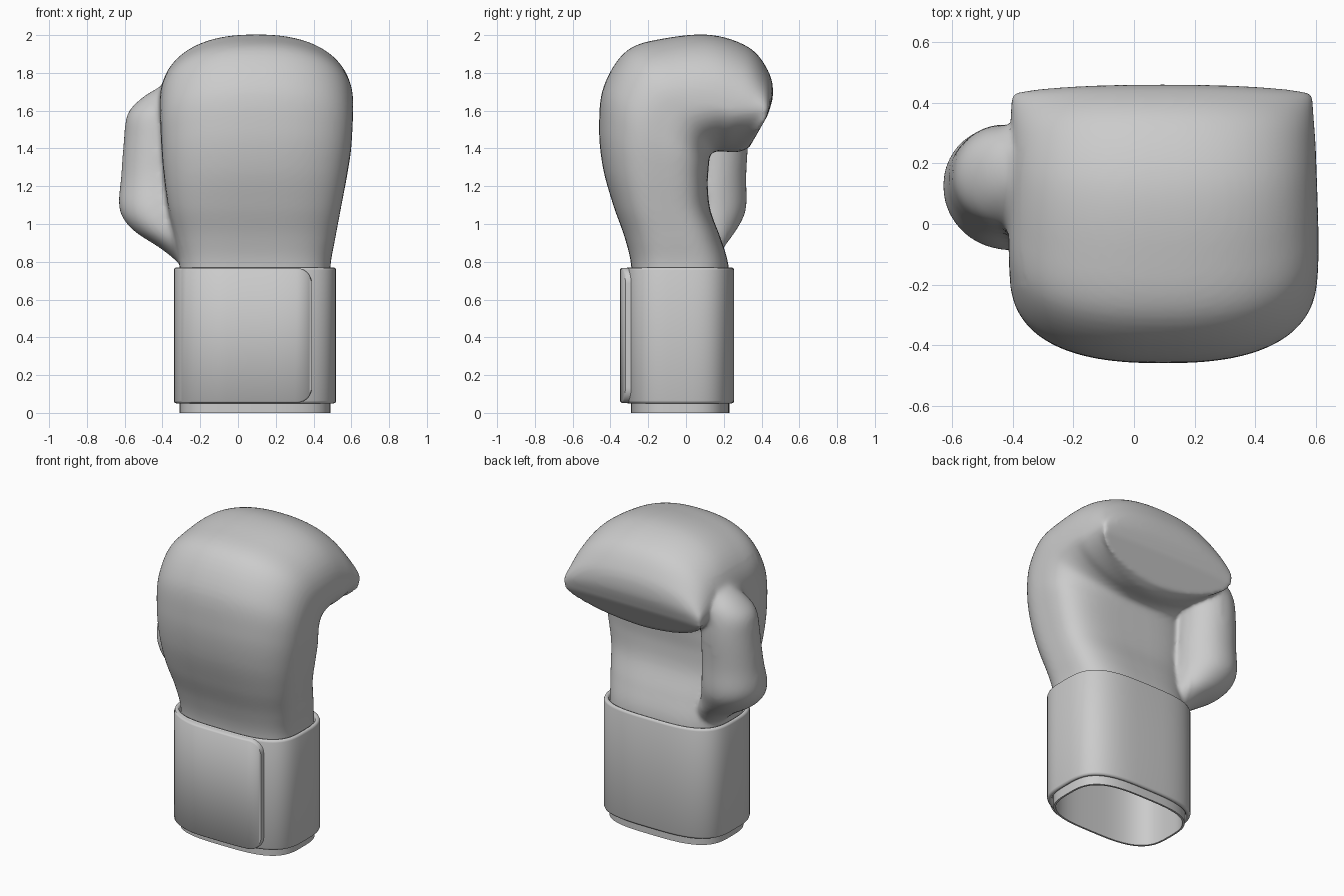
import bpy, bmesh, math
from mathutils import Vector

if "Cube" in bpy.data.objects:
    bpy.data.objects.remove(bpy.data.objects["Cube"])

N = 72


def spow(v, p):
    return math.copysign(abs(v) ** p, v)


def spline(rows, steps):
    """Catmull-Rom interpolation through rows of section parameters."""
    out = []
    for i in range(len(rows) - 1):
        a, b, c, d = (rows[max(0, min(len(rows) - 1, i + k))] for k in (-1, 0, 1, 2))
        for s in range(steps):
            t = s / steps
            out.append([q + .5 * t * (r - p + t * (2 * p - 5 * q + 4 * r - w + t * (3 * (q - r) + w - p)))
                        for p, q, r, w in zip(a, b, c, d)])
    return out + [list(rows[-1])]


def loft(bm, rings, caps=True, close=False):
    vs = [[bm.verts.new(p) for p in r] for r in rings]
    pairs = list(zip(vs, vs[1:])) + ([(vs[-1], vs[0])] if close else [])
    for a, b in pairs:
        for i in range(len(a)):
            j = (i + 1) % len(a)
            bm.faces.new((a[i], a[j], b[j], b[i]))
    if caps:
        bm.faces.new(vs[0])
        bm.faces.new(vs[-1])


def finish(bm, name):
    bmesh.ops.recalc_face_normals(bm, faces=bm.faces)
    me = bpy.data.meshes.new(name)
    bm.to_mesh(me)
    bm.free()
    ob = bpy.data.objects.new(name, me)
    bpy.context.collection.objects.link(ob)
    return ob


def smooth(ob, angle=40):
    bpy.ops.object.select_all(action='DESELECT')
    ob.select_set(True)
    bpy.context.view_layer.objects.active = ob
    bpy.ops.object.shade_smooth_by_angle(angle=math.radians(angle))


# Mitt: sections fan around the palm, from wrist over the knuckles to the fingertips
# outer y, z | palm y, z | x min, x max | widest fraction | outer, palm roundness
hand = [
    (-.29, .62, .23, .62, -.31, .49, .5, 3.2, 3.2),
    (-.29, .78, .225, .78, -.31, .49, .5, 3.2, 3.2),
    (-.325, .93, .185, .92, -.335, .515, .5, 3, 3.2),
    (-.385, 1.1, .13, 1.07, -.37, .545, .5, 2.8, 3.5),
    (-.44, 1.3, .115, 1.2, -.392, .575, .5, 2.6, 3.8),
    (-.46, 1.51, .12, 1.3, -.405, .598, .5, 2.5, 3.6),
    (-.435, 1.73, .125, 1.35, -.412, .607, .5, 2.4, 3.2),
    (-.31, 1.92, .135, 1.372, -.415, .61, .53, 2.35, 2.7),
    (-.1, 1.985, .15, 1.382, -.415, .608, .57, 2.35, 2.3),
    (.14, 2.0, .18, 1.385, -.412, .604, .6, 2.35, 2.0),
    (.34, 1.93, .21, 1.383, -.41, .6, .58, 2.3, 1.9),
    (.44, 1.8, .245, 1.38, -.408, .594, .45, 2.3, 1.8),
    (.46, 1.68, .285, 1.383, -.405, .59, .25, 2.3, 1.8),
    (.43, 1.57, .335, 1.405, -.402, .587, .08, 2.2, 1.8),
]


def hand_ring(r):
    oy, oz, iy, iz, x0, x1, tw, no, ni = r
    pts = []
    for k in range(N):
        a = math.tau * k / N
        c, s = math.cos(a), math.sin(a)
        n = no if s < 0 else ni
        x = (x0 + x1) / 2 + (x1 - x0) / 2 * spow(c, 2 / n)
        t = tw + spow(s, 2 / n) * (tw if s < 0 else 1 - tw)
        pts.append((x, oy + (iy - oy) * t, oz + (iz - oz) * t))
    return pts


def oval(z, cx, rx, cy, ry, n=2.0):
    return [(cx + rx * spow(math.cos(math.tau * k / N), 2 / n),
             cy + ry * spow(math.sin(math.tau * k / N), 2 / n), z) for k in range(N)]


# Thumb: z, centre x, radius x, centre y, radius y
thumb = [
    (.78, -.21, .09, .05, .10),
    (.87, -.28, .13, .06, .14),
    (.97, -.385, .175, .09, .18),
    (1.08, -.435, .195, .12, .20),
    (1.25, -.435, .185, .14, .18),
    (1.45, -.43, .175, .155, .175),
    (1.58, -.42, .168, .16, .165),
    (1.66, -.40, .12, .17, .13),
    (1.72, -.38, .05, .17, .07),
]

bm = bmesh.new()
loft(bm, [hand_ring(r) for r in spline(hand, 6)])
loft(bm, [oval(*r) for r in spline(thumb, 5)])
raw = finish(bm, "mitt_source")
mod = raw.modifiers.new("fuse", 'REMESH')
mod.mode = 'VOXEL'
mod.voxel_size = .012
fused = bpy.data.meshes.new_from_object(raw.evaluated_get(bpy.context.evaluated_depsgraph_get()))
bpy.data.objects.remove(raw)

# Blend the thumb into the hand and open the wrist
bm = bmesh.new()
bm.from_mesh(fused)


def relax(verts, times):
    for _ in range(times):
        bmesh.ops.smooth_vert(bm, verts=verts, factor=.5, use_axis_x=True, use_axis_y=True, use_axis_z=True)


relax(bm.verts[:], 4)
relax([v for v in bm.verts if v.co.x < -.26 and .8 < v.co.z < 1.8 and -.2 < v.co.y < .34
       and not (v.co.z > 1.4 and v.co.y > .25 and v.co.x > -.41)], 18)
bmesh.ops.delete(bm, geom=[v for v in bm.verts if v.co.z < .7], context='VERTS')
mitt = finish(bm, "mitt")
smooth(mitt, 70)

# Lining: thin sleeve showing below the cuff
bm = bmesh.new()
loft(bm, [oval(z, .09, .40 - d, -.03, .26 - d, 3.2)
          for z, d in ((0, 0), (.74, 0), (.74, .012), (0, .012))], False, True)
smooth(finish(bm, "lining"))

# Cuff: rounded-edge ring
CX, RX, CY, RY, CN = .09, .43, -.033, .288, 3.3
prof = ((.065, 0), (.755, 0), (.766, .004), (.77, .014), (.766, .023), (.755, .027),
        (.065, .027), (.054, .023), (.05, .014), (.054, .004))
bm = bmesh.new()
loft(bm, [oval(z, CX, RX - d, CY, RY - d, CN) for z, d in prof], False, True)
smooth(finish(bm, "cuff"), 60)

# Strap: wraps the front with a rounded free end, fading into the cuff on the left
X0, X1, R, C = -.30, .39, .08, 40
bm = bmesh.new()
cols = []
for i in range(C + 1):
    x = X0 + (X1 - X0) * math.sin(math.pi / 2 * i / C)
    e = max(0, x - (X1 - R))
    cut = R - math.sqrt(max(0, R * R - e * e))
    y = CY - RY * (1 - abs((x - CX) / RX) ** CN) ** (1 / CN)
    off = .003 + .026 * min(1, (x - X0) / .2)
    lo, hi = .053 + cut, .767 - cut
    b = .008
    cols.append([bm.verts.new(p) for p in (
        (x, y + .012, lo), (x, y - off + b, lo), (x, y - off, lo + b),
        (x, y - off, hi - b), (x, y - off + b, hi), (x, y + .012, hi))])
for a, b in zip(cols, cols[1:]):
    for i in range(6):
        j = (i + 1) % 6
        bm.faces.new((a[i], a[j], b[j], b[i]))
bm.faces.new(cols[0])
bm.faces.new(cols[-1])
smooth(finish(bm, "strap"), 50)
